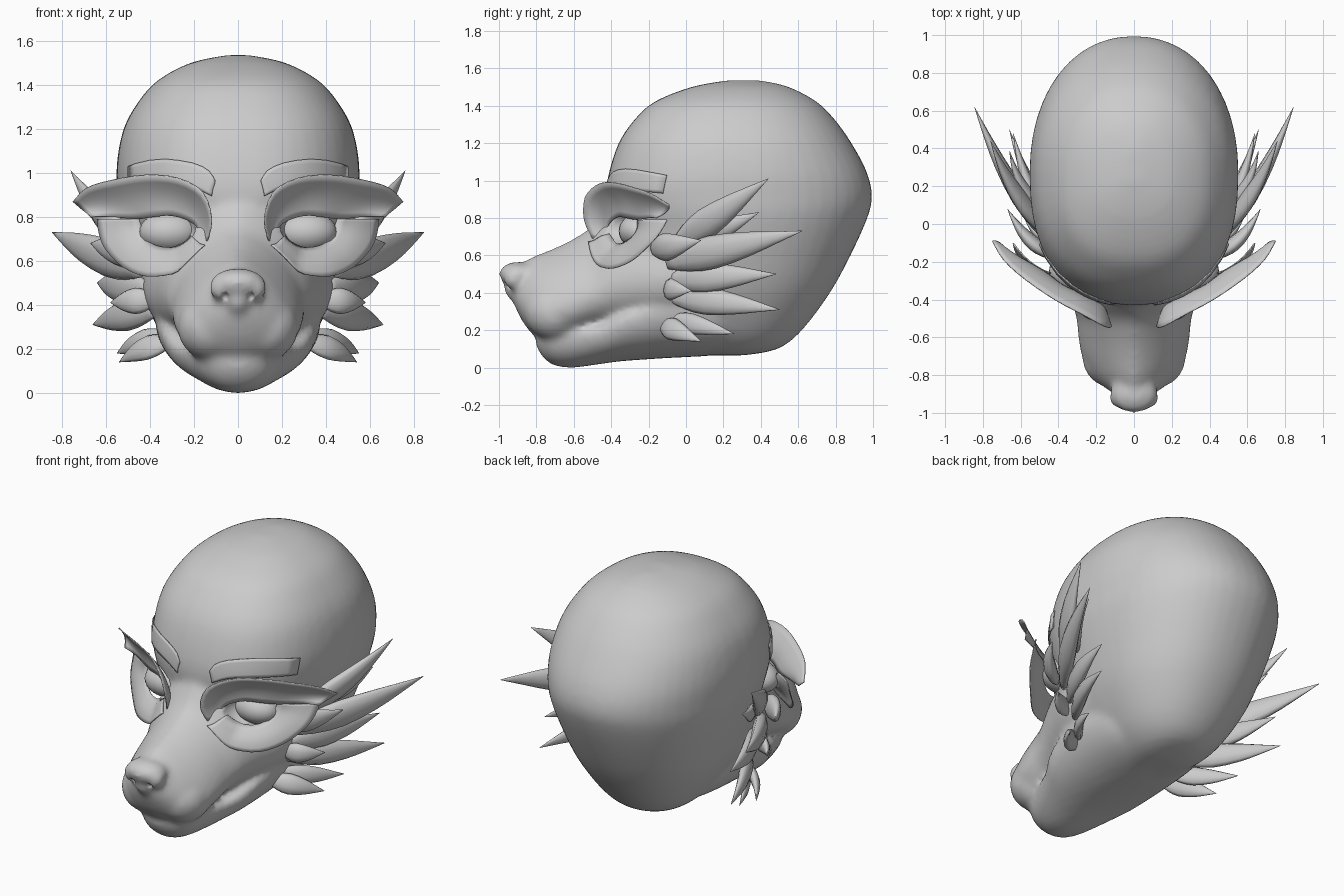
import bpy, bmesh, math
from mathutils import Vector

old = bpy.data.objects.get("Cube")
if old:
    bpy.data.objects.remove(old, do_unlink=True)

grey = bpy.data.materials.new("plain_grey")
grey.use_nodes = True
colour = (0.6, 0.6, 0.6, 1)
grey.diffuse_color = colour
grey.node_tree.nodes["Principled BSDF"].inputs["Base Color"].default_value = colour


def make_object(name, bm, mirrored=False):
    mesh = bpy.data.meshes.new(name)
    bmesh.ops.recalc_face_normals(bm, faces=bm.faces[:])
    for face in bm.faces:
        face.smooth = True
    bm.to_mesh(mesh)
    bm.free()
    obj = bpy.data.objects.new(name, mesh)
    bpy.context.collection.objects.link(obj)
    mesh.materials.append(grey)
    if mirrored:
        obj.modifiers.new("mirror", "MIRROR")
    return obj


def resample(points, steps):
    """Smooth curve through rows of numbers."""
    rows = [Vector(p) for p in points]
    result = []
    for i in range(len(rows) - 1):
        a, b = rows[i], rows[i + 1]
        before, after = rows[max(i - 1, 0)], rows[min(i + 2, len(rows) - 1)]
        for k in range(steps):
            t = k / steps
            result.append(b * t + a * (1 - t) + t * (1 - t) / 2 *
                          ((1 - t) * (b - before - (b - a) * 2) - t * (after - a - (b - a) * 2)))
    return result + [rows[-1]]


def power(value, exponent):
    return math.copysign(abs(value) ** exponent, value)


def loft(bm, rings):
    loops = [[bm.verts.new(p) for p in ring] for ring in rings]
    count = len(loops[0])
    for lower, upper in zip(loops, loops[1:]):
        for i in range(count):
            j = (i + 1) % count
            bm.faces.new((lower[i], lower[j], upper[j], upper[i]))
    bm.faces.new(loops[0][::-1])
    bm.faces.new(loops[-1])


def angles(count):
    return [math.tau * i / count for i in range(count)]


def blob(bm, centre, size):
    made = bmesh.ops.create_uvsphere(bm, u_segments=24, v_segments=16, radius=1)["verts"]
    for v in made:
        v.co = Vector(centre) + v.co * Vector(size)


def level_rings(rows):
    """Horizontal rings from z, front y, back y, half width."""
    for z, front, back, width in resample(rows, 4):
        middle = 0.27
        ring = []
        for a in angles(48):
            behind = math.sin(a) > 0
            p = 2 / (2.15 if behind else 2.1 + 0.3 * min(max((z - 0.75) / 0.2, 0), 1))
            reach = back - middle if behind else middle - front
            ring.append((width * power(math.cos(a), p), middle + reach * power(math.sin(a), p), z))
        yield ring


def upright_rings(rows, waist, sharp):
    """Upright rings from y, top z, bottom z, half width."""
    for y, top, bottom, width in resample(rows, 4):
        middle = bottom + (top - bottom) * waist
        ring = []
        for a in angles(40):
            up = math.sin(a) > 0
            p = 2 / sharp if up else 0.95
            reach = top - middle if up else middle - bottom
            ring.append((width * power(math.cos(a), p), y, middle + reach * power(math.sin(a), p)))
        yield ring


# Head: skull, muzzle, jaw, lips and nose fused into one skin
skull = [(0.065, -0.2, 0.31, 0.09), (0.1, -0.3, 0.49, 0.19), (0.2, -0.35, 0.62, 0.3),
         (0.4, -0.4, 0.77, 0.42), (0.6, -0.41, 0.88, 0.49), (0.8, -0.42, 0.97, 0.54),
         (0.92, -0.43, 0.995, 0.55), (1.05, -0.41, 0.965, 0.55), (1.2, -0.36, 0.885, 0.52),
         (1.32, -0.28, 0.8, 0.455), (1.42, -0.17, 0.7, 0.365), (1.5, 0.03, 0.55, 0.215),
         (1.535, 0.22, 0.4, 0.05)]
muzzle = [(-0.92, 0.5, 0.34, 0.07), (-0.87, 0.56, 0.24, 0.15), (-0.8, 0.6, 0.165, 0.225),
          (-0.7, 0.64, 0.145, 0.275), (-0.6, 0.69, 0.16, 0.295), (-0.5, 0.76, 0.19, 0.305),
          (-0.4, 0.9, 0.2, 0.335), (-0.3, 0.96, 0.2, 0.37), (-0.1, 1, 0.2, 0.43),
          (0.15, 1, 0.22, 0.42), (0.35, 0.95, 0.25, 0.36)]
jaw = [(-0.8, 0.17, 0.11, 0.06), (-0.76, 0.2, 0.05, 0.13), (-0.7, 0.22, 0.01, 0.18),
       (-0.6, 0.23, 0, 0.22), (-0.45, 0.25, 0.02, 0.28), (-0.33, 0.32, 0.035, 0.34),
       (-0.1, 0.4, 0.05, 0.375), (0.15, 0.4, 0.065, 0.36), (0.35, 0.4, 0.09, 0.3)]
bm = bmesh.new()
loft(bm, level_rings(skull))
loft(bm, upright_rings(muzzle, 0.35, 1.6))
loft(bm, upright_rings(jaw, 0.8, 2))
blob(bm, (0, -0.9, 0.5), (0.125, 0.1, 0.065))
blob(bm, (0, -0.9, 0.43), (0.06, 0.075, 0.08))
for side in (-1, 1):
    blob(bm, (side * 0.12, -0.7, 0.3), (0.155, 0.165, 0.155))
    blob(bm, (side * 0.08, -0.92, 0.475), (0.05, 0.055, 0.055))
head = make_object("head", bm)

# Eye sockets and nostrils are hollowed out of the skin
bm = bmesh.new()
for side in (-1, 1):
    blob(bm, (side * 0.34, -0.39, 0.75), (0.15, 0.16, 0.1))
    blob(bm, (side * 0.06, -0.985, 0.43), (0.025, 0.05, 0.03))
cutter = make_object("socket_cutter", bm)
cutter.hide_render = True
remesh = head.modifiers.new("fuse", "REMESH")
remesh.mode = "VOXEL"
remesh.voxel_size = 0.02
remesh.use_smooth_shade = True
cut = head.modifiers.new("hollow", "BOOLEAN")
cut.operation = "DIFFERENCE"
cut.object = cutter
soften = head.modifiers.new("soften", "SMOOTH")
soften.factor = 0.5
soften.iterations = 6
bpy.context.view_layer.objects.active = head
head.select_set(True)
for name in ("fuse", "hollow", "soften"):
    bpy.ops.object.modifier_apply(modifier=name)
bpy.data.objects.remove(cutter, do_unlink=True)
for face in head.data.polygons:
    face.use_smooth = True

# Eyeballs
bm = bmesh.new()
blob(bm, (0.31, -0.25, 0.73), (0.14, 0.11, 0.095))
make_object("eyes", bm, True)


def sheet(name, inner, outer, bulge, hug=None):
    """Curved sheet between two edge curves, optionally fitted to the head."""
    bm = bmesh.new()
    rows = []
    for a, b in zip(resample(inner, 3), resample(outer, 3)):
        row = []
        for k in range(7):
            t = k / 6
            row.append(bm.verts.new(a.lerp(b, t) + Vector(bulge) * math.sin(math.pi * t)))
        rows.append(row)
    for r, s in zip(rows, rows[1:]):
        for k in range(6):
            bm.faces.new((r[k], r[k + 1], s[k + 1], s[k]))
    obj = make_object(name, bm, True)
    if hug:
        wrap = obj.modifiers.new("hug", "SHRINKWRAP")
        wrap.target = head
        wrap.wrap_mode = hug
        wrap.offset = 0.007
    solid = obj.modifiers.new("thickness", "SOLIDIFY")
    solid.thickness = 0.006
    solid.offset = 0


# Upper lids flare forward and sweep out into lashes
sheet("upper_lids",
      [(0.2, -0.4, 0.67), (0.18, -0.42, 0.74), (0.22, -0.4, 0.78), (0.3, -0.36, 0.805),
       (0.38, -0.32, 0.8), (0.46, -0.26, 0.79), (0.57, -0.2, 0.8), (0.67, -0.16, 0.8)],
      [(0.14, -0.5, 0.69), (0.12, -0.545, 0.79), (0.16, -0.54, 0.91), (0.27, -0.48, 0.975),
       (0.42, -0.4, 0.99), (0.58, -0.29, 0.965), (0.69, -0.19, 0.93), (0.75, -0.09, 0.87)],
      (0, 0.025, 0))

# Lower lids
sheet("lower_lids",
      [(0.18, -0.41, 0.69), (0.23, -0.39, 0.67), (0.3, -0.365, 0.66), (0.36, -0.34, 0.665),
       (0.41, -0.3, 0.69), (0.43, -0.27, 0.73), (0.44, -0.26, 0.76), (0.45, -0.26, 0.79)],
      [(0.15, -0.52, 0.67), (0.22, -0.49, 0.58), (0.3, -0.46, 0.54), (0.42, -0.39, 0.53),
       (0.52, -0.29, 0.57), (0.6, -0.2, 0.65), (0.63, -0.14, 0.72), (0.64, -0.1, 0.79)],
      (0.01, -0.015, 0), "OUTSIDE")

# Brows hug the forehead
sheet("brows",
      [(0.13, -0.48, 0.89), (0.24, -0.45, 0.94), (0.38, -0.35, 0.95), (0.51, -0.13, 0.93)],
      [(0.11, -0.47, 0.97), (0.17, -0.46, 1.04), (0.35, -0.35, 1.07), (0.52, -0.11, 1.03)],
      (0, 0, 0), "ABOVE_SURFACE")

# Cheek tufts: flattened leaf spikes given as root, tip and half width
tufts = [((0.46, -0.05, 0.66), (0.76, 0.44, 1.01), 0.08),
         ((0.44, -0.1, 0.56), (0.845, 0.62, 0.73), 0.09),
         ((0.49, 0.08, 0.69), (0.66, 0.39, 0.83), 0.055),
         ((0.42, -0.18, 0.63), (0.67, 0.08, 0.68), 0.075),
         ((0.41, -0.08, 0.47), (0.64, 0.48, 0.5), 0.08),
         ((0.37, -0.08, 0.38), (0.66, 0.5, 0.31), 0.075),
         ((0.38, -0.11, 0.42), (0.58, 0.03, 0.41), 0.06),
         ((0.33, -0.08, 0.26), (0.55, 0.26, 0.18), 0.055),
         ((0.31, -0.13, 0.23), (0.54, 0.08, 0.14), 0.06)]
leaf = [(0, 0.4), (0.15, 0.8), (0.35, 1), (0.6, 0.75), (0.8, 0.4), (1, 0.02)]
bm = bmesh.new()
for root, tip, width in tufts:
    root, tip = Vector(root), Vector(tip)
    along = (tip - root).normalized()
    out = (Vector((1, 0, 0)) - along * along.x).normalized()
    across = along.cross(out)
    rings = []
    for t, fat in resample(leaf, 2):
        centre = root.lerp(tip, t) + out * 0.03 * math.sin(math.pi * t)
        rings.append([centre + (across * math.cos(a) + out * 0.5 * math.sin(a)) * width * fat
                      for a in angles(10)])
    loft(bm, rings)
make_object("cheek_tufts", bm, True)
